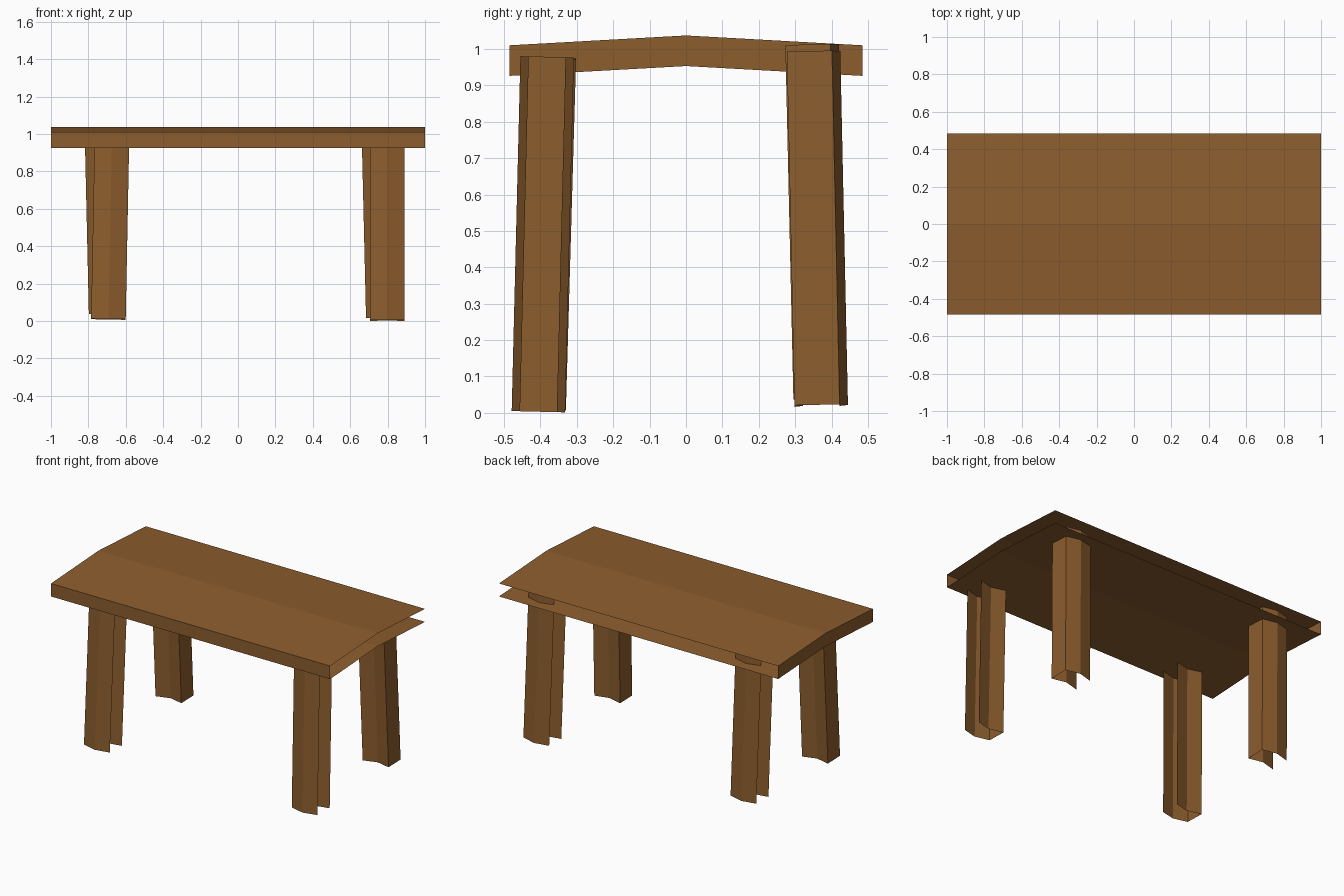
import bpy
from mathutils import Matrix, Vector

if "Cube" in bpy.data.objects:
    bpy.data.objects.remove(bpy.data.objects["Cube"])

wood = bpy.data.materials.new("brown wood")
wood.diffuse_color = (0.262, 0.110, 0.027, 1.0)
wood.use_nodes = True
wood.node_tree.nodes["Principled BSDF"].inputs["Base Color"].default_value = wood.diffuse_color


def board(name, length, width, thick, ridge, matrix):
    """Hollow board: two parallel sheets bent along a centre ridge,
    closed on one long side (-Y) and one end (-X), open on the others."""
    verts = []
    for x in (-length / 2, length / 2):
        for z in (-thick / 2, thick / 2):
            for y, rise in ((-width / 2, 0), (0, ridge), (width / 2, 0)):
                verts.append(matrix @ Vector((x, y, z + rise)))
    faces = [
        (6, 7, 1, 0), (7, 8, 2, 1),        # lower sheet
        (3, 4, 10, 9), (4, 5, 11, 10),     # upper sheet
        (0, 3, 9, 6),                      # closed long side
        (0, 1, 4, 3), (1, 2, 5, 4),        # closed end
    ]
    # Sheets face outward from the board
    faces[:4] = [tuple(reversed(f)) for f in faces[:4]]
    faces = [tuple(f) for f in faces]
    mesh = bpy.data.meshes.new(name)
    mesh.from_pydata(verts, [], faces)
    mesh.materials.append(wood)
    mesh.update()
    obj = bpy.data.objects.new(name, mesh)
    bpy.context.collection.objects.link(obj)
    return obj


def leg(name, top, bottom, side):
    """Upright board running from top to bottom; side is +1 front, -1 back."""
    top, bottom = Vector(top), Vector(bottom)
    ax = (bottom - top).normalized()
    ay = Vector((side, 0, 0))
    ay = (ay - ax * ay.dot(ax)).normalized()
    az = ax.cross(ay)
    matrix = Matrix((ax, ay, az)).transposed().to_4x4()
    matrix.translation = (top + bottom) / 2
    board(name, (bottom - top).length, 0.185, 0.124, 0.023, matrix)


# Table top
board("table_top", 2.0, 0.97, 0.084, 0.027, Matrix.Translation((0, 0, 0.968)))

# Slightly uneven legs
leg("front_right_leg", (0.797, -0.370, 0.978), (0.797, -0.394, 0.003), 1)
leg("front_left_leg", (-0.674, -0.364, 0.974), (-0.693, -0.392, 0.010), 1)
leg("back_right_leg", (0.754, 0.339, 0.992), (0.777, 0.360, 0.020), -1)
leg("back_left_leg", (-0.727, 0.335, 1.010), (-0.705, 0.357, 0.040), -1)
